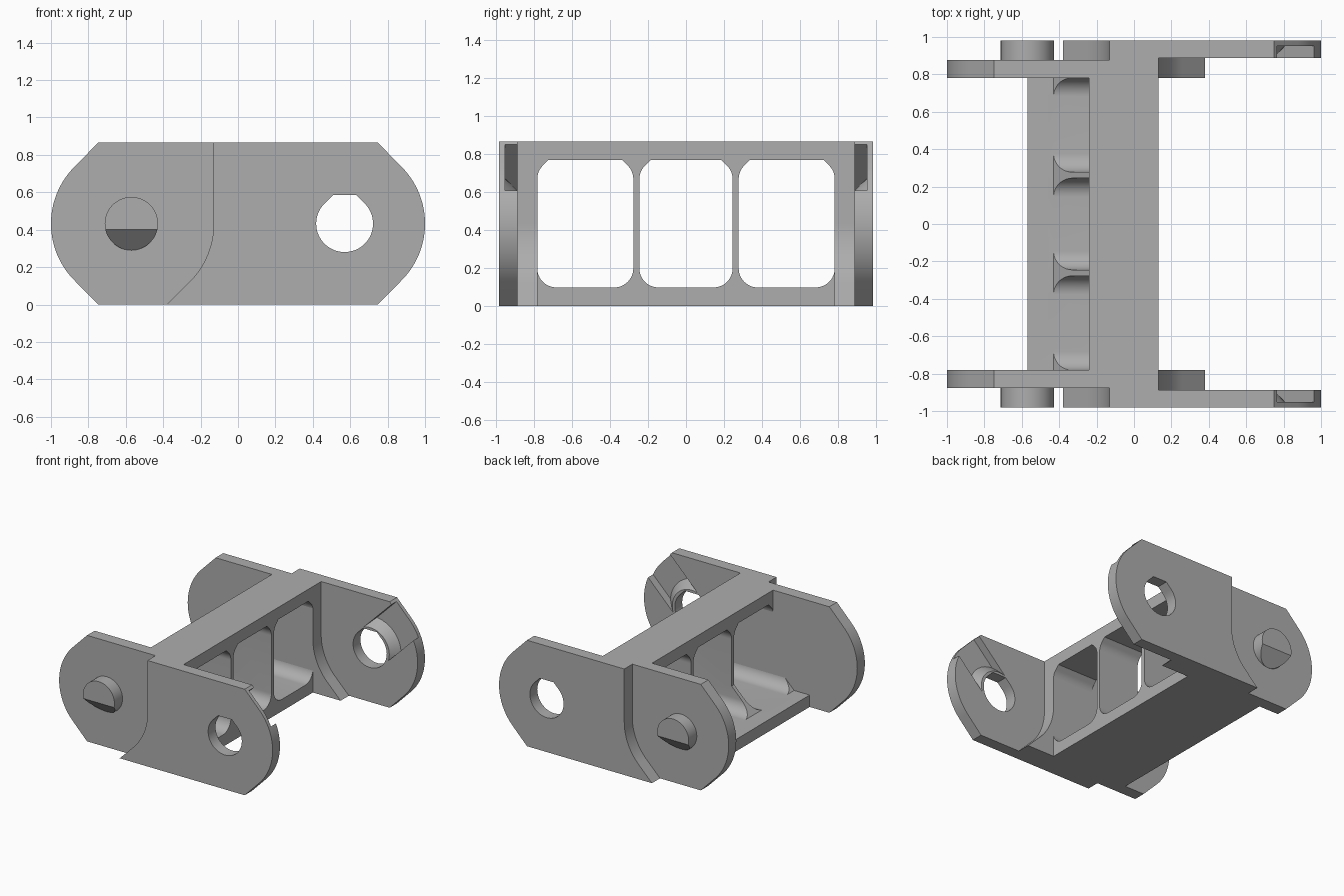
import bpy, bmesh, math
from mathutils import Vector

if "Cube" in bpy.data.objects:
    bpy.data.objects.remove(bpy.data.objects["Cube"])

HEIGHT = 0.865
MID = HEIGHT / 2
PIVOT = 0.57              # distance of each pivot from the centre
END_R, STEP_R = 0.43, 0.44
Y_IN, Y_GAP, Y_OUT, Y_END = 0.78, 0.878, 0.887, 0.982   # plate layers

grey = bpy.data.materials.new("plain_grey")
grey.use_nodes = True
GREY = (0.42, 0.42, 0.42, 1)
grey.diffuse_color = GREY
grey.node_tree.nodes["Principled BSDF"].inputs["Base Color"].default_value = GREY


def arc(cx, cz, r, a0, a1, n=24):
    angles = [math.radians(a0 + (a1 - a0) * i / n) for i in range(n + 1)]
    return [(cx + r * math.cos(a), cz + r * math.sin(a)) for a in angles]


def add_object(name, bm):
    bmesh.ops.recalc_face_normals(bm, faces=bm.faces)
    mesh = bpy.data.meshes.new(name)
    bm.to_mesh(mesh)
    bm.free()
    mesh.materials.append(grey)
    obj = bpy.data.objects.new(name, mesh)
    bpy.context.collection.objects.link(obj)
    return obj


def prism(name, pts, lo, hi, axis="y", edit=None):
    """Extrude an outline: (x, z) along y, or (y, z) along x."""
    bm = bmesh.new()
    place = (lambda a, b, d: (a, d, b)) if axis == "y" else (lambda a, b, d: (d, a, b))
    rings = [[bm.verts.new(place(a, b, d)) for a, b in pts] for d in (lo, hi)]
    bm.faces.new(rings[0])
    bm.faces.new(rings[1])
    for i in range(len(pts)):
        j = (i + 1) % len(pts)
        bm.faces.new((rings[0][i], rings[0][j], rings[1][j], rings[1][i]))
    if edit:
        edit(bm)
    return add_object(name, bm)


def cut(obj, cutter):
    mod = obj.modifiers.new("cut", "BOOLEAN")
    mod.operation, mod.solver, mod.object = "DIFFERENCE", "EXACT", cutter
    cutter.hide_render = True
    cutter.hide_set(True)


def flip(pts):
    return [(-x, z) for x, z in pts]


# Shared outlines: rounded plate end, and the step that clears a neighbour
rounded_end = ([(PIVOT + END_R * (math.sqrt(2) - 1), 0)]
               + arc(PIVOT, MID, END_R, -45, 45, 40)
               + [(PIVOT + END_R * (math.sqrt(2) - 1), HEIGHT)])
d = STEP_R * math.sqrt(2) - MID
step = ([(STEP_R - PIVOT, HEIGHT)] + arc(-PIVOT, MID, STEP_R, 0, -45)
        + [(-PIVOT + d, 0)])

outer_plate = prism("outer_plate", rounded_end + step, Y_OUT, Y_END)
inner_plate = prism("inner_plate", flip(rounded_end + step), Y_IN, Y_GAP)
plate_joint = prism("plate_joint", step + flip(step)[::-1], Y_GAP, Y_OUT)

# Pivot hole with a flat-topped teardrop shape
hole_r, flat = 0.152, 0.062
hole_pts = arc(PIVOT, MID, hole_r, 135, 405, 48)
top = MID + hole_r * math.sqrt(2) - flat
hole_pts += [(PIVOT + flat, top), (PIVOT - flat, top)]
hole = prism("hole_cutter", hole_pts, Y_IN, Y_END + 0.1)

# Diagonal entry slot, ending at a conical lip around the hole
def diagonal(s, t):
    k = math.sqrt(0.5)
    return (PIVOT + k * (s - t), MID + k * (s + t))

slot = prism("slot_cutter", [diagonal(0, -0.155), diagonal(0.6, -0.155),
                             diagonal(0.6, 0.155), diagonal(0, 0.155)],
             Y_OUT - 0.02, 0.951)

def widen(bm):
    for v in bm.verts:
        r = 0.175 + (v.co.y - Y_OUT) * 0.97
        v.co.x = PIVOT + (v.co.x - PIVOT) * r
        v.co.z = MID + (v.co.z - MID) * r

lip = prism("lip_cutter", arc(PIVOT, MID, 1, 0, 352.5, 47), Y_OUT - 0.03, 0.97, edit=widen)
cut(slot, lip)
cut(outer_plate, slot)
cut(outer_plate, hole)

# Pivot peg with a slanted lower lead-in
def slant(bm):
    cutline = bmesh.ops.bisect_plane(
        bm, geom=bm.verts[:] + bm.edges[:] + bm.faces[:],
        plane_co=Vector((0, Y_END, 0.40)), plane_no=Vector((0, 0.11, -0.104)),
        clear_outer=True)
    bmesh.ops.holes_fill(bm, edges=[e for e in bm.edges if e.is_boundary])

peg = prism("pivot_peg", arc(-PIVOT, MID, 0.1425, 0, 352.5, 47), Y_GAP, Y_END, edit=slant)

# Cross frame: floor, top bar and gusseted dividers, opened by three windows
frame_pts = [(-PIVOT, 0), (0.13, 0), (0.13, HEIGHT), (-0.24, HEIGHT),
             (-0.24, 0.287), (-0.43, 0.097), (-PIVOT, 0.097)]
frame = prism("cross_frame", frame_pts, -Y_IN - 0.004, Y_IN + 0.004)
r, low, high = 0.1, 0.097, 0.767
for y0, y1 in ((-0.782, -0.277), (-0.245, 0.245), (0.277, 0.782)):
    chamfer = r * (math.sqrt(2) - 1)
    pts = arc(y0 + r, low + r, r, 180, 270, 12) + arc(y1 - r, low + r, r, 270, 360, 12)
    pts += arc(y1 - r, high - r, r, 0, 45, 8) + [(y1 - r + chamfer, high)]
    pts += [(y0 + r - chamfer, high)] + arc(y0 + r, high - r, r, 135, 180, 8)
    cut(frame, prism("window_cutter", pts, -0.5, 0.3, axis="x"))

# Mirror the side parts to the other side
for obj in (outer_plate, inner_plate, plate_joint, peg):
    mod = obj.modifiers.new("mirror", "MIRROR")
    mod.use_axis = (False, True, False)

# Bake the modifiers, drop the cutters, and smooth the curved faces
bpy.context.view_layer.update()
graph = bpy.context.evaluated_depsgraph_get()
parts = [outer_plate, inner_plate, plate_joint, peg, frame]
meshes = [bpy.data.meshes.new_from_object(o.evaluated_get(graph)) for o in parts]
for obj, mesh in zip(parts, meshes):
    obj.modifiers.clear()
    obj.data = mesh
for obj in [o for o in bpy.data.objects if "_cutter" in o.name]:
    bpy.data.objects.remove(obj)
for obj in bpy.context.selected_objects:
    obj.select_set(False)
for obj in parts:
    obj.select_set(True)
bpy.context.view_layer.objects.active = frame
bpy.ops.object.shade_smooth_by_angle(angle=math.radians(25))
